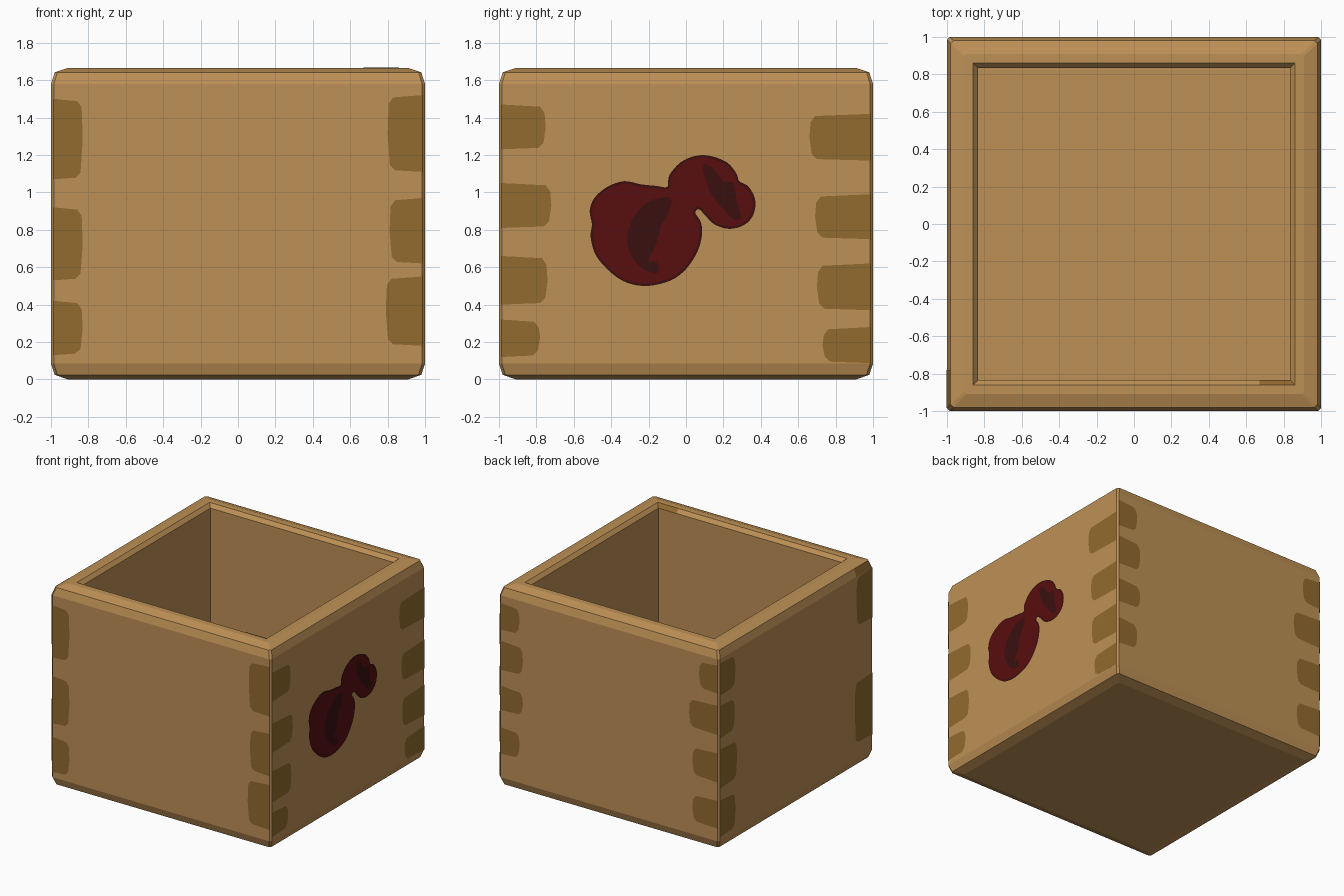
import bpy, bmesh
from mathutils import Vector

if "Cube" in bpy.data.objects:
    bpy.data.objects.remove(bpy.data.objects["Cube"])


def material(name, rgb):
    m = bpy.data.materials.new(name)
    m.diffuse_color = (*rgb, 1)
    m.use_nodes = True
    m.node_tree.nodes["Principled BSDF"].inputs["Base Color"].default_value = m.diffuse_color
    return m


WOOD = material("wood", (0.515, 0.283, 0.093))
PATCH = material("dark_wood", (0.292, 0.147, 0.028))
RED = material("deep_red", (0.100, 0.0044, 0.0048))
DARK = material("dried_red", (0.042, 0.0050, 0.0050))


def finish(bm, name, mat):
    me = bpy.data.meshes.new(name)
    bm.to_mesh(me)
    bm.free()
    me.materials.append(mat)
    ob = bpy.data.objects.new(name, me)
    bpy.context.collection.objects.link(ob)
    return ob


# Crate body: stacked square rings (half width, height, corner chamfer), outside then inside
RINGS = [(0.91, 0, 0.012), (0.98, 0.025, 0.015), (1, 0.085, 0.015),
         (1, 1.58, 0.015), (0.98, 1.642, 0.015), (0.91, 1.665, 0.012),
         (0.862, 1.665, 0), (0.835, 1.635, 0), (0.835, 0.15, 0)]
bm = bmesh.new()
loops = []
for h, z, c in RINGS:
    k = h - c
    pts = [(k, -h), (h, -k), (h, k), (k, h), (-k, h), (-h, k), (-h, -k), (-k, -h)]
    loops.append([bm.verts.new((x, y, z)) for x, y in pts])
for a, b in zip(loops, loops[1:]):
    for i in range(8):
        j = (i + 1) % 8
        bm.faces.new((a[i], a[j], b[j], b[i]))
bm.faces.new(loops[0][::-1])
bm.faces.new(loops[-1])
bmesh.ops.remove_doubles(bm, verts=bm.verts, dist=0.0001)
bmesh.ops.recalc_face_normals(bm, faces=bm.faces)
finish(bm, "crate_body", WOOD)

# Painted details: flat plates lying just outside each wall
NORMALS = {"front": (0, -1, 0), "back": (0, 1, 0), "right": (1, 0, 0), "left": (-1, 0, 0)}


def plate(bm, side, pts, lift):
    n = Vector(NORMALS[side])
    d = 1 + lift
    along_x = side in ("front", "back")
    co = [Vector((u, n.y * d, z)) if along_x else Vector((n.x * d, u, z)) for u, z in pts]
    f = bm.faces.new([bm.verts.new(c) for c in co])
    f.normal_update()
    if f.normal.dot(n) < 0:
        f.normal_flip()


def tooth(s, i, z0, z1):
    """Rounded joint mark from the corner on side s (+1 or -1) to inner position i."""
    e = s * 0.987
    return [(e, z0), (i + s * 0.04, z0 + 0.008), (i + s * 0.012, z0 + 0.035),
            (i, (z0 + z1) / 2), (i + s * 0.006, z1 - 0.045),
            (i + s * 0.03, z1 - 0.012), (e, z1)]


# Joint marks: inner position, bottom, top
MARKS = {
    ("front", -1): [(-0.83, 1.07, 1.5), (-0.83, 0.53, 0.92), (-0.83, 0.13, 0.42)],
    ("front", 1): [(0.8, 1.11, 1.52), (0.81, 0.62, 0.97), (0.79, 0.18, 0.55)],
    ("right", -1): [(-0.75, 1.23, 1.47), (-0.72, 0.81, 1.05),
                    (-0.74, 0.4, 0.66), (-0.78, 0.12, 0.32)],
    ("right", 1): [(0.66, 1.17, 1.42), (0.69, 0.75, 0.99),
                   (0.7, 0.37, 0.62), (0.73, 0.05, 0.28)],
    ("back", 1): [(0.81, 1.3, 1.52), (0.78, 0.97, 1.21),
                  (0.78, 0.64, 0.84), (0.81, 0.28, 0.5)],
    ("back", -1): [(-0.82, 1.3, 1.53), (-0.73, 0.96, 1.2),
                   (-0.76, 0.57, 0.81), (-0.76, 0.19, 0.42)],
    ("left", 1): [(0.79, 1.28, 1.55), (0.8, 0.93, 1.2),
                  (0.77, 0.52, 0.84), (0.79, 0.12, 0.42)],
    ("left", -1): [(-0.78, 1.17, 1.58), (-0.76, 0.21, 0.72)],
}
for (side, s), rows in MARKS.items():
    bm = bmesh.new()
    for i, z0, z1 in rows:
        # marks near the floor stop where the bottom bevel begins
        plate(bm, side, tooth(s, i, max(z0, 0.087), z1), 0.003)
    finish(bm, f"{side}_joint_marks_{'high' if s > 0 else 'low'}_end", PATCH)

# Small marks on the bevels: left upper bevel and front inner lip
bm = bmesh.new()
for quad in ([(-1.002, -0.985, 1.58), (-0.983, -0.965, 1.642),
              (-0.983, -0.78, 1.642), (-1.002, -0.78, 1.58)],
             [(0.67, -0.860, 1.667), (0.86, -0.860, 1.667),
              (0.835, -0.833, 1.637), (0.67, -0.833, 1.637)]):
    f = bm.faces.new([bm.verts.new(p) for p in quad])
    f.normal_update()
    if f.normal.z < 0:
        f.normal_flip()
finish(bm, "bevel_marks", PATCH)


# Red splat on the right wall
def smooth(pts, n=4):
    """Closed Catmull-Rom curve through the points."""
    p = [Vector(q) for q in pts]
    out = []
    for i in range(len(p)):
        a, b, c, d = (p[(i + k) % len(p)] for k in (-1, 0, 1, 2))
        for t in (j / n for j in range(n)):
            out.append(0.5 * (2 * b + (c - a) * t + (2 * a - 5 * b + 4 * c - d) * t * t
                              + (3 * b - a - 3 * c + d) * t ** 3))
    return out


def shrink(pts, w):
    """Move a clockwise outline inward by w."""
    out = []
    for i, p in enumerate(pts):
        t = (pts[(i + 1) % len(pts)] - pts[i - 1]).normalized()
        out.append(p + Vector((t.y, -t.x)) * w)
    return out


SPLAT = [(-0.1, 1.03), (-0.09, 1.09), (-0.03, 1.16), (0.05, 1.195), (0.13, 1.195),
         (0.22, 1.16), (0.27, 1.1), (0.285, 1.06), (0.335, 1.03), (0.37, 0.96),
         (0.36, 0.88), (0.31, 0.825), (0.23, 0.805), (0.15, 0.83), (0.1, 0.88),
         (0.068, 0.91), (0.05, 0.89), (0.08, 0.84), (0.085, 0.77), (0.06, 0.68),
         (0, 0.59), (-0.08, 0.53), (-0.2, 0.5), (-0.31, 0.515), (-0.4, 0.57),
         (-0.48, 0.66), (-0.51, 0.76), (-0.503, 0.83), (-0.515, 0.9), (-0.49, 0.97),
         (-0.42, 1.03), (-0.33, 1.06), (-0.24, 1.043), (-0.16, 1.035)]
STAINS = [[(-0.08, 0.97), (-0.2, 0.95), (-0.29, 0.85), (-0.315, 0.74), (-0.29, 0.66),
           (-0.23, 0.59), (-0.15, 0.57), (-0.155, 0.625), (-0.2, 0.64), (-0.16, 0.72),
           (-0.135, 0.82), (-0.1, 0.88)],
          [(0.09, 1.14), (0.145, 1.13), (0.2, 1.06), (0.255, 1.05), (0.27, 0.96),
           (0.295, 0.865), (0.25, 0.86), (0.2, 0.91), (0.13, 1.0)]]
outline = smooth(SPLAT)
for name, shapes, lift, mat in (("splat_border", [outline], 0.003, DARK),
                                ("splat", [shrink(outline, 0.013)], 0.006, RED),
                                ("splat_stains", [smooth(s) for s in STAINS], 0.009, DARK)):
    bm = bmesh.new()
    for s in shapes:
        plate(bm, "right", s, lift)
    finish(bm, name, mat)
